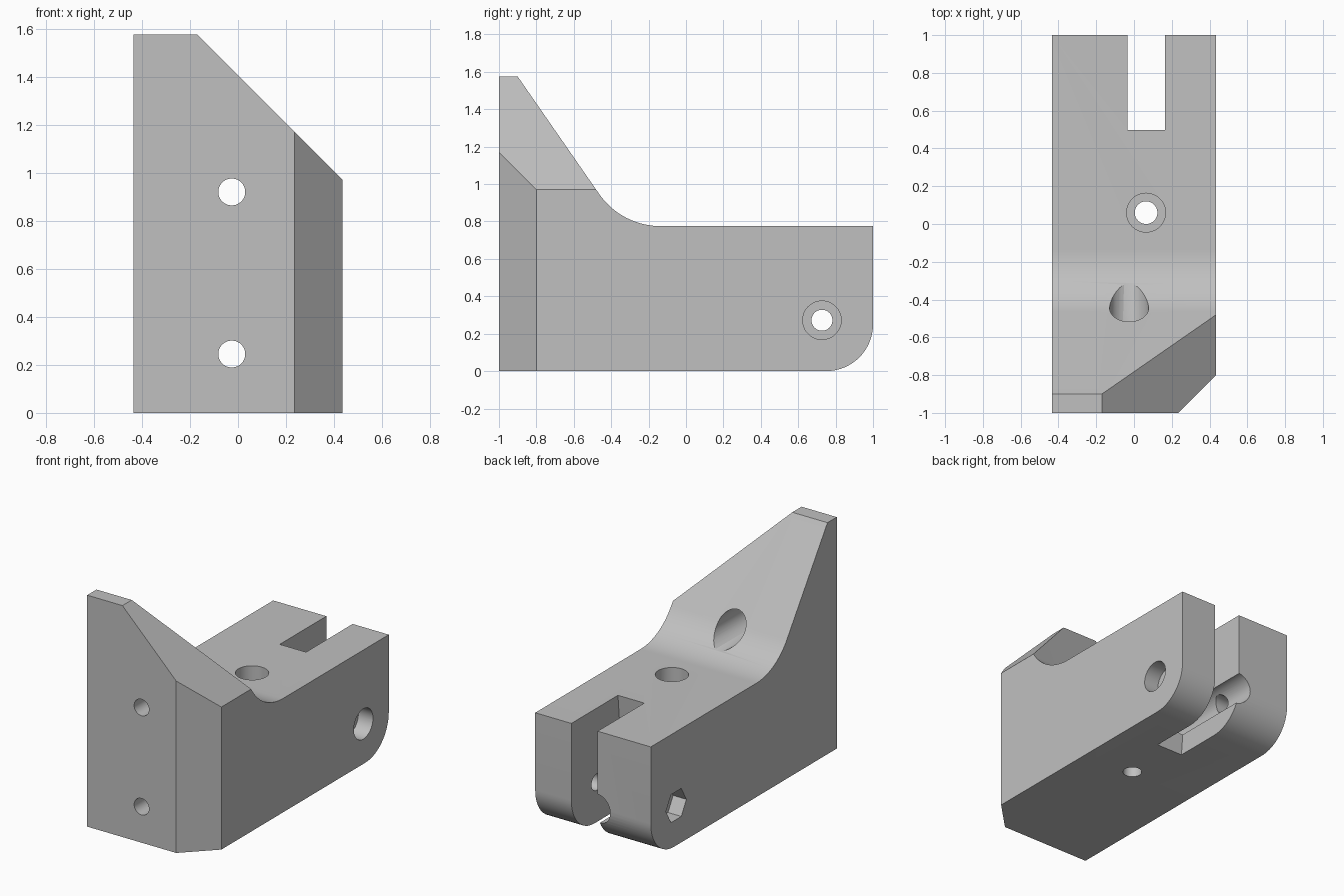
import bpy, bmesh, math
from mathutils import Vector, Matrix

cube = bpy.data.objects.get("Cube")
if cube:
    bpy.data.objects.remove(cube, do_unlink=True)

HALF = 0.435      # half width of the block
HEAD = 0.103      # screw head recess radius
HOLE = 0.056      # screw shank radius

grey = bpy.data.materials.new("plain grey")
grey.use_nodes = True
colour = (0.53, 0.53, 0.53, 1)
grey.diffuse_color = colour
grey.node_tree.nodes["Principled BSDF"].inputs["Base Color"].default_value = colour


def fillet(before, corner, after, radius, steps=16):
    """Points of an arc that rounds a profile corner."""
    c = Vector(corner)
    a = (Vector(before) - c).normalized()
    b = (Vector(after) - c).normalized()
    half = a.angle(b) / 2
    centre = c + (a + b).normalized() * radius / math.sin(half)
    start = c + a * radius / math.tan(half) - centre
    end = c + b * radius / math.tan(half) - centre
    turn = start.angle(end)
    return [centre + (start * math.sin(turn * (1 - t)) + end * math.sin(turn * t)) / math.sin(turn)
            for t in (i / steps for i in range(steps + 1))]


def prism(name, outline, x0, x1):
    """Extrude a side outline (y, z) across the width."""
    bm = bmesh.new()
    face = bm.faces.new([bm.verts.new((x0, y, z)) for y, z in outline])
    made = bmesh.ops.extrude_face_region(bm, geom=[face])["geom"]
    bmesh.ops.translate(bm, vec=(x1 - x0, 0, 0),
                        verts=[v for v in made if isinstance(v, bmesh.types.BMVert)])
    bmesh.ops.recalc_face_normals(bm, faces=bm.faces)
    return finish(name, bm)


def finish(name, bm):
    mesh = bpy.data.meshes.new(name)
    bm.to_mesh(mesh)
    bm.free()
    obj = bpy.data.objects.new(name, mesh)
    bpy.context.collection.objects.link(obj)
    return obj


def rod(name, start, end, radius, sides=48):
    """Cylinder between two points."""
    a, b = Vector(start), Vector(end)
    turn = (b - a).to_track_quat('Z', 'Y').to_matrix().to_4x4()
    bm = bmesh.new()
    bmesh.ops.create_cone(bm, cap_ends=True, segments=sides, radius1=radius, radius2=radius,
                          depth=(b - a).length, matrix=Matrix.Translation((a + b) / 2) @ turn)
    return finish(name, bm)


def slice_off(obj, point, normal):
    """Remove everything on the outer side of a plane and cap it."""
    bm = bmesh.new()
    bm.from_mesh(obj.data)
    cut = bmesh.ops.bisect_plane(bm, geom=bm.verts[:] + bm.edges[:] + bm.faces[:],
                                 plane_co=point, plane_no=normal, clear_outer=True)
    edges = [e for e in cut["geom_cut"] if isinstance(e, bmesh.types.BMEdge)]
    bmesh.ops.edgenet_fill(bm, edges=edges)
    bmesh.ops.recalc_face_normals(bm, faces=bm.faces)
    bm.to_mesh(obj.data)
    bm.free()


def carve(obj, cutter):
    cutter.hide_render = True
    mod = obj.modifiers.new("cut", 'BOOLEAN')
    mod.operation, mod.solver, mod.object = 'DIFFERENCE', 'EXACT', cutter
    bpy.context.view_layer.objects.active = obj
    bpy.ops.object.modifier_apply(modifier=mod.name)
    bpy.data.objects.remove(cutter, do_unlink=True)


# Block with sloped upright and rounded rear bottom edge
foot, rear, deck = (-1, 0), (1, 0), (1, 0.775)
valley, peak = (-0.345, 0.775), (-0.9, 1.575)
outline = [foot, *fillet(foot, rear, deck, 0.25), deck,
           *fillet(deck, valley, peak, 0.4), peak, (-1, 1.575)]
body = prism("bracket_body", outline, -HALF, HALF)

# Sloping top corner and chamfered front corner
slice_off(body, (HALF, 0, 0.97), (1, 0, 1))
slice_off(body, (HALF, -0.8, 0), (1, -1, 0))

# Rear slot between the two tines
carve(body, prism("slot_cutter", [(0.42, -0.1), (1.2, -0.1), (1.2, 0.9), (0.51, 0.9)], -0.035, 0.163))

# Two front screw holes with deep head recesses opening to the rear
for z in (0.245, 0.92):
    carve(body, rod("front_hole_cutter", (-0.026, -1.2, z), (-0.026, 1.2, z), HOLE))
    carve(body, rod("front_recess_cutter", (-0.026, -0.75, z), (-0.026, 1.2, z), HEAD))

# Vertical screw hole with head recess in the deck
carve(body, rod("deck_hole_cutter", (0.064, 0.06, -0.2), (0.064, 0.06, 1), 0.06))
carve(body, rod("deck_recess_cutter", (0.064, 0.06, 0.63), (0.064, 0.06, 1), HEAD))

# Cross pivot hole: round recess on one side, hexagonal nut recess on the other
y, z = 0.727, 0.272
carve(body, rod("pivot_hole_cutter", (-1, y, z), (1, y, z), HOLE))
carve(body, rod("pivot_recess_cutter", (HALF - 0.11, y, z), (1, y, z), HEAD))
nut = rod("nut_recess_cutter", (0, 0, -0.3), (0, 0, 0.3), 0.11, 6)
nut.data.transform(Matrix.Translation((-HALF - 0.2, y, z)) @ Matrix.Rotation(math.pi / 2, 4, 'Y')
                   @ Matrix.Rotation(math.pi / 2, 4, 'Z'))
nut.data.transform(Matrix.Translation((0, -y, -z)))
nut.data.transform(Matrix.Rotation(math.pi / 2, 4, 'X'))
nut.data.transform(Matrix.Translation((0, y, z)))
carve(body, nut)

# Surface finish
body.data.materials.clear()
body.data.materials.append(grey)
for face in body.data.polygons:
    face.material_index = 0
for other in bpy.context.selected_objects:
    other.select_set(False)
body.select_set(True)
bpy.context.view_layer.objects.active = body
bpy.ops.object.shade_smooth_by_angle(angle=math.radians(30))
